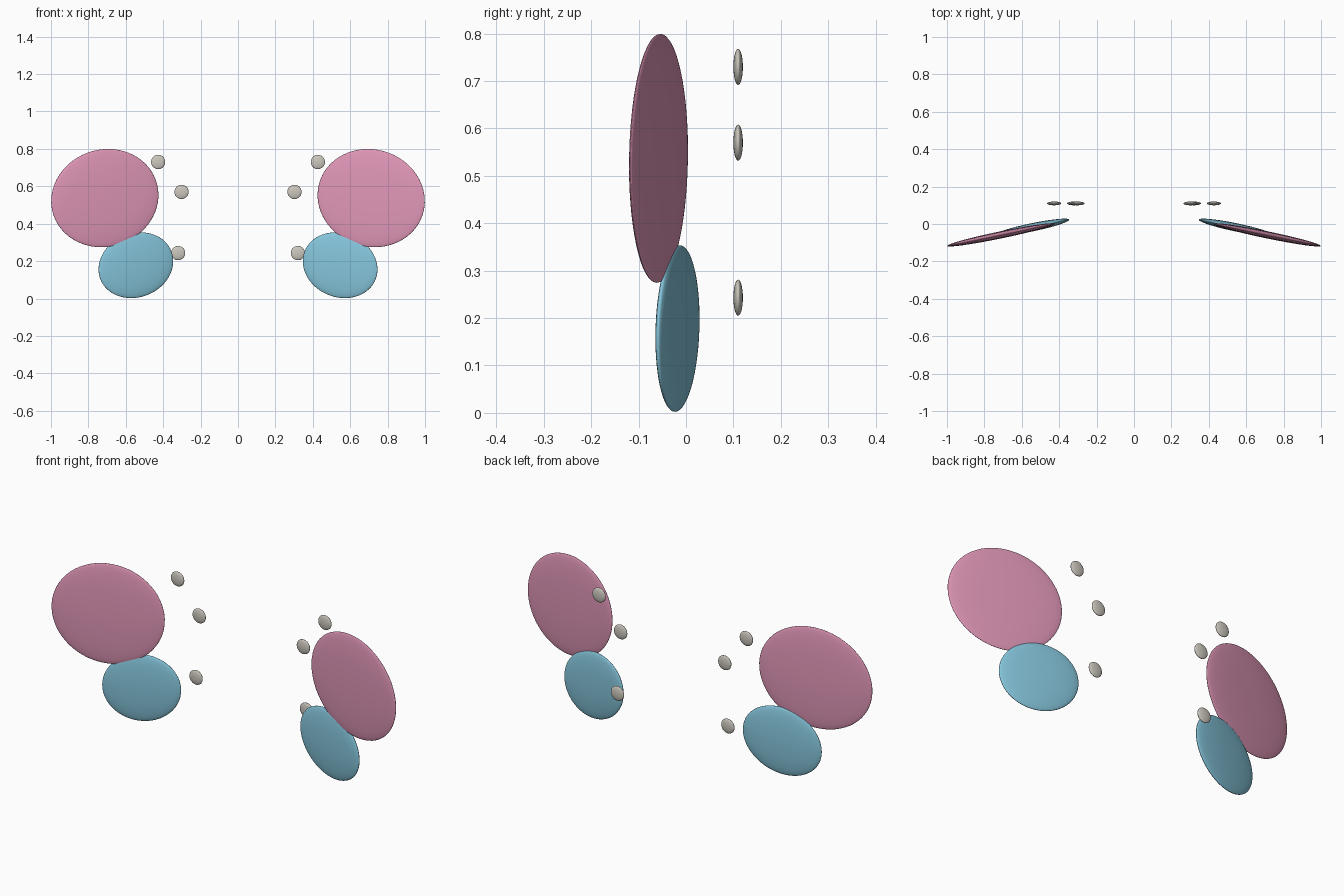
import bpy
import math

if "Cube" in bpy.data.objects:
    bpy.data.objects.remove(bpy.data.objects["Cube"])


def material(name, color):
    m = bpy.data.materials.new(name)
    m.diffuse_color = (*color, 1.0)
    m.use_nodes = True
    m.node_tree.nodes["Principled BSDF"].inputs["Base Color"].default_value = m.diffuse_color
    return m


PINK = material("soft pink", (0.75, 0.31, 0.48))
BLUE = material("sky blue", (0.235, 0.56, 0.71))
GREY = material("warm grey", (0.61, 0.58, 0.52))


def ellipsoid(name, loc, radii, mat, roll=0.0, yaw=0.0):
    """Smooth flattened ball, rolled in its own plane and then swept about z."""
    bpy.ops.mesh.primitive_uv_sphere_add(segments=64, ring_count=32, location=loc)
    ob = bpy.context.object
    ob.name = name
    ob.scale = radii
    ob.rotation_euler = (0, math.radians(roll), math.radians(yaw))
    ob.data.materials.append(mat)
    bpy.ops.object.shade_smooth()
    return ob


for side, s in (("left", -1), ("right", 1)):
    # Large upper and small lower wing, both swept forward at the tips
    ellipsoid(f"upper_wing_{side}", (s * 0.712, -0.058, 0.537),
              (0.295, 0.019, 0.26), PINK, s * 15, s * -11.7)
    ellipsoid(f"lower_wing_{side}", (s * 0.546, -0.018, 0.178),
              (0.208, 0.022, 0.171), BLUE, s * 20, s * -11.7)
    # Small flat dots behind the wings
    for i, (x, z) in enumerate(((0.427, 0.73), (0.302, 0.57), (0.32, 0.243))):
        ellipsoid(f"dot_{side}_{i + 1}", (s * x, 0.11, z),
                  (0.038, 0.01, 0.038), GREY)
